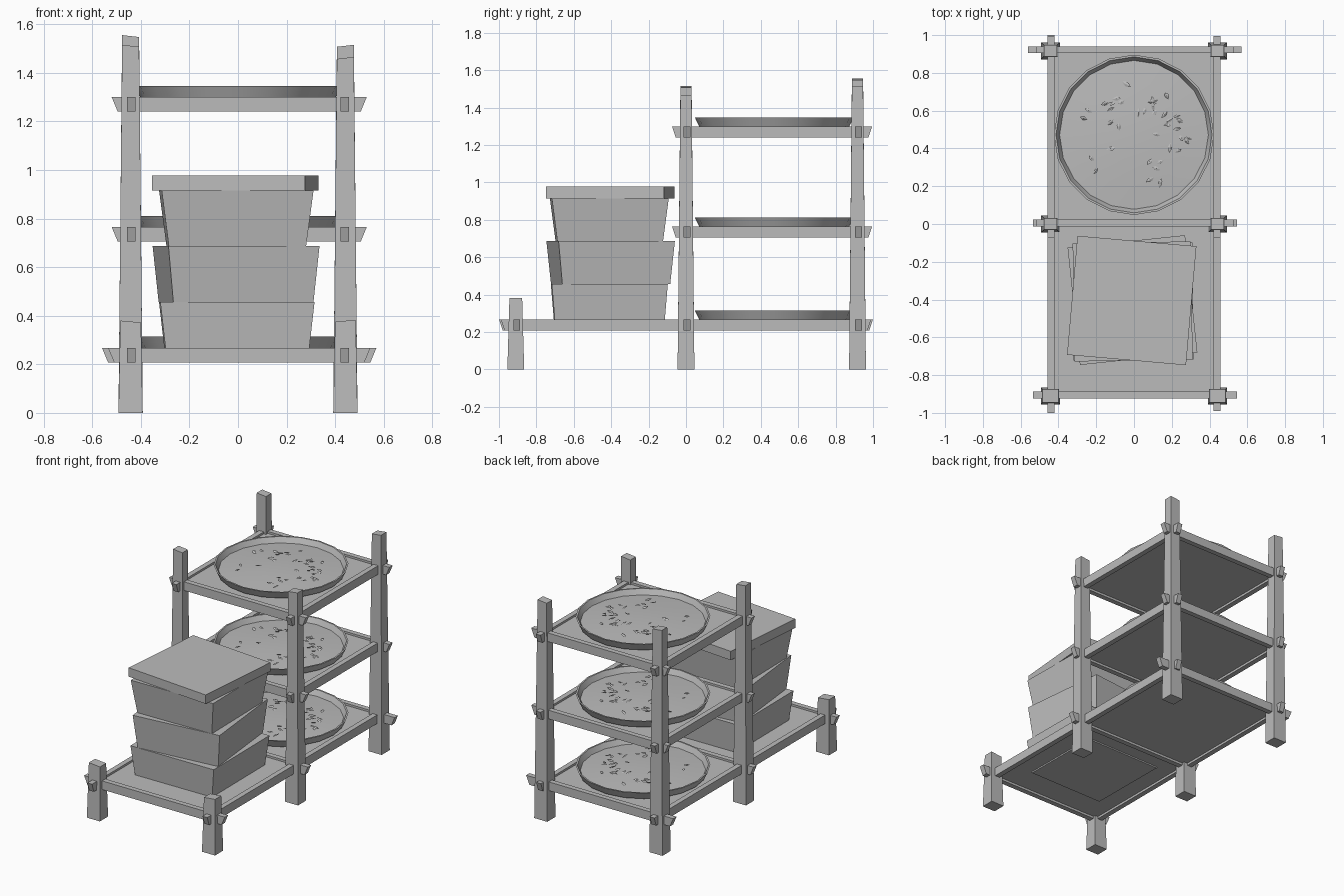
import bpy, bmesh, math, random
from mathutils import Matrix, Vector

random.seed(7)
if "Cube" in bpy.data.objects:
    bpy.data.objects.remove(bpy.data.objects["Cube"], do_unlink=True)

grey = bpy.data.materials.new("plain grey")
grey.use_nodes = True
COLOUR = (0.5, 0.5, 0.5, 1)
grey.diffuse_color = COLOUR
grey.node_tree.nodes["Principled BSDF"].inputs["Base Color"].default_value = COLOUR


def add_object(name, bm):
    bmesh.ops.recalc_face_normals(bm, faces=bm.faces)
    mesh = bpy.data.meshes.new(name)
    bm.to_mesh(mesh)
    bm.free()
    mesh.materials.append(grey)
    obj = bpy.data.objects.new(name, mesh)
    bpy.context.collection.objects.link(obj)
    return obj


def block(name, centre, z0, z1, base, top, turn=0, slant=0):
    """Four-sided block with separate base and top sizes and an uneven top."""
    bm = bmesh.new()
    bmesh.ops.create_cube(bm, size=1)
    for v in bm.verts:
        upper = v.co.z > 0
        size = top if upper else base
        z = z1 - slant * (v.co.x + 0.5) if upper else z0
        v.co = (v.co.x * size[0], v.co.y * size[1], z)
    bm.transform(Matrix.Rotation(math.radians(turn), 4, "Z"))
    obj = add_object(name, bm)
    obj.location = (*centre, 0)
    return obj


# Posts, slightly tapered, with uneven heights
SIDE = 0.442
ROWS = {"front": -0.91, "middle": 0.0, "back": 0.917}
HEIGHTS = {"front": (0.38, 0.375), "middle": (1.515, 1.457), "back": (1.555, 1.507)}
for row, y in ROWS.items():
    for side, sign, height in zip(("right", "left"), (-1, 1), HEIGHTS[row]):
        tip = (0.085, 0.068) if row == "front" else (0.07, 0.06)
        block(f"{row}_{side}_post", (sign * SIDE, y), 0, height,
              (0.1, 0.09), tip, slant=0.008 * -sign)

# Rails run through the posts, with ends cut at an angle
LEVELS = {"bottom": 0.208, "centre": 0.705, "top": 1.24}
for level, z in LEVELS.items():
    low = level == "bottom"
    for row, y in ROWS.items():
        if row == "front" and not low:
            continue
        length = 1.05 if not low else 1.13 if row == "back" else 1.08
        block(f"{level}_{row}_cross_rail", (0.005, y + 0.005), z, z + 0.06,
              (length - 0.05, 0.036), (length, 0.036))
    for side, sign in (("right", -1), ("left", 1)):
        length, y = (1.98, 0) if low else (1.07, 0.46)
        if low and side == "right":
            length = 2.0
        block(f"{level}_{side}_long_rail", (sign * 0.439, y), z, z + 0.06,
              (0.036, length - 0.04), (0.036, length))
    # Thin shelf panel set between the rails
    depth, y = (1.83, 0.003) if low else (0.92, 0.46)
    block(f"{level}_shelf", (0, y), z + 0.016, z + 0.046, (0.88, depth), (0.88, depth))

# Stacked tapered boxes with a lid
block("lower_box", (-0.005, -0.41), 0.215, 0.457, (0.58, 0.58), (0.635, 0.62), 0.5)
block("middle_box", (-0.008, -0.403), 0.457, 0.686, (0.58, 0.58), (0.625, 0.625), 6)
block("upper_box", (-0.007, -0.41), 0.686, 0.915, (0.565, 0.565), (0.625, 0.625), 1)
block("box_lid", (-0.012, -0.405), 0.915, 0.977, (0.632, 0.632), (0.632, 0.632), -5)


def round_tray(name, z):
    """Shallow dish turned from a profile, with a gently heaped floor."""
    profile = [(0, 0), (0.4, 0), (0.424, 0.05), (0.413, 0.05), (0.394, 0.014),
               (0.28, 0.022), (0.14, 0.03), (0, 0.033)]
    bm = bmesh.new()
    verts = [bm.verts.new((r, 0, h)) for r, h in profile]
    edges = [bm.edges.new(pair) for pair in zip(verts, verts[1:])]
    bmesh.ops.spin(bm, geom=verts + edges, cent=(0, 0, 0), axis=(0, 0, 1),
                   angle=math.tau, steps=20, use_duplicate=False)
    bmesh.ops.remove_doubles(bm, verts=bm.verts, dist=0.0005)
    obj = add_object(name, bm)
    obj.location = (0, 0.472, z)
    bpy.ops.object.select_all(action="DESELECT")
    obj.select_set(True)
    bpy.context.view_layer.objects.active = obj
    bpy.ops.object.shade_smooth_by_angle(angle=math.radians(30))


# One scatter of small leaves, shared by every tray
leaves = bmesh.new()
for i in range(38):
    length, width = random.uniform(0.035, 0.055), random.uniform(0.016, 0.024)
    outline = [(-0.5, 0), (-0.15, -0.5), (0.2, -0.45), (0.5, 0), (0.2, 0.45), (-0.15, 0.5)]
    radius, angle = 0.3 * math.sqrt(random.random()), random.uniform(0, math.tau)
    place = (Matrix.Translation((radius * math.cos(angle), radius * math.sin(angle),
                                 0.041 - 0.04 * radius))
             @ Matrix.Rotation(random.uniform(0, math.tau), 4, "Z")
             @ Matrix.Rotation(random.uniform(-0.35, 0.35), 4, "X")
             @ Matrix.Rotation(random.uniform(-0.25, 0.25), 4, "Y"))
    ring = [leaves.verts.new(place @ Vector((x * length, y * width, 0))) for x, y in outline]
    tip = leaves.verts.new(place @ Vector((0, 0, 0.004)))
    base = leaves.verts.new(place @ Vector((0, 0, -0.004)))
    for a, b in zip(ring, ring[1:] + ring[:1]):
        leaves.faces.new((a, b, tip))
        leaves.faces.new((b, a, base))
leaf_mesh = add_object("bottom_leaves", leaves)

for level, z in LEVELS.items():
    round_tray(f"{level}_tray", z + 0.056)
    scatter = leaf_mesh
    if level != "bottom":
        scatter = leaf_mesh.copy()
        scatter.name = f"{level}_leaves"
        bpy.context.collection.objects.link(scatter)
    scatter.location = (0.01, 0.465, z + 0.056)
